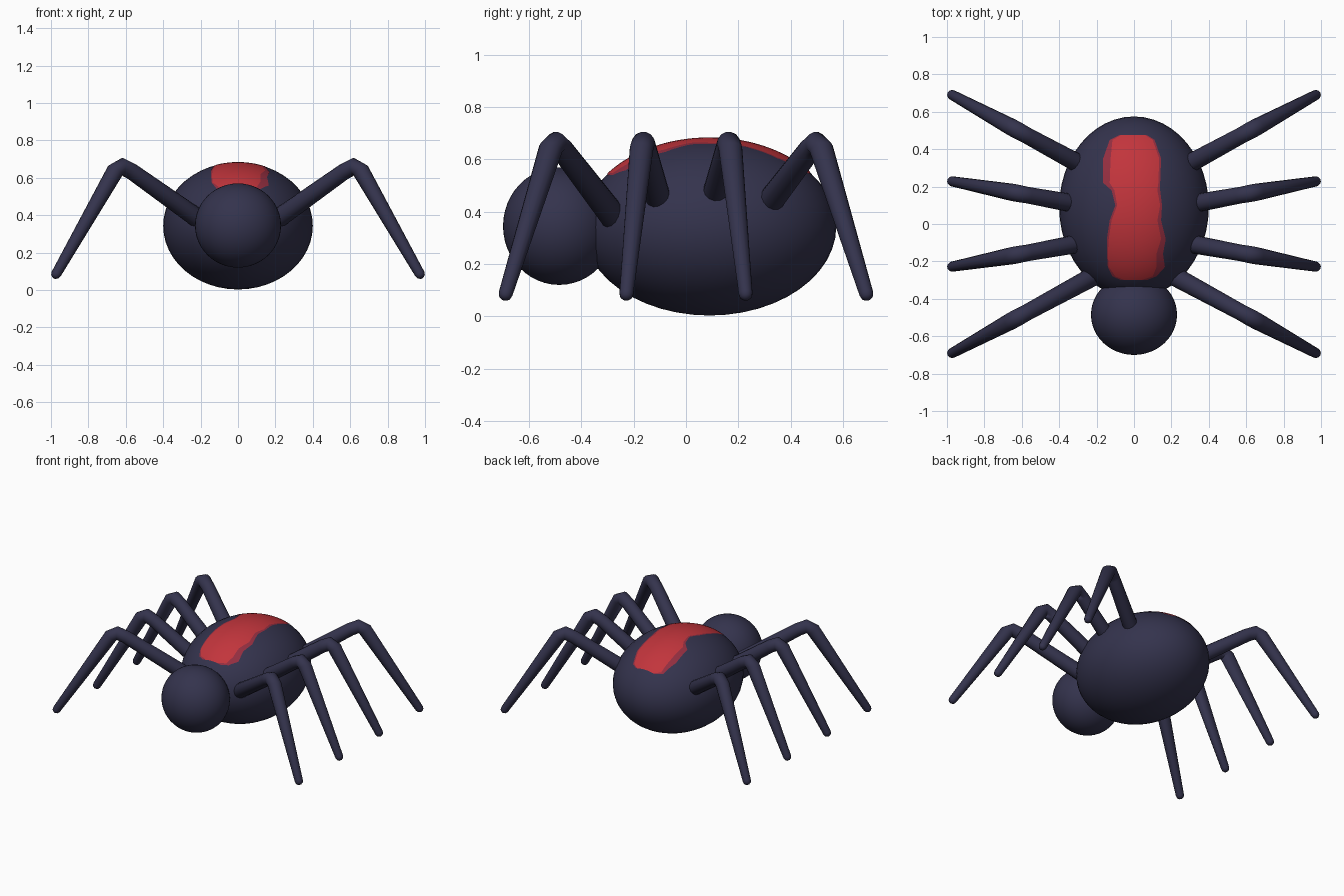
import bpy, bmesh, math
from mathutils import Vector, Matrix

cube = bpy.data.objects.get("Cube")
if cube:
    bpy.data.objects.remove(cube, do_unlink=True)


def material(name, rgb):
    m = bpy.data.materials.new(name)
    m.use_nodes = True
    colour = (*rgb, 1)
    m.diffuse_color = colour
    bsdf = m.node_tree.nodes["Principled BSDF"]
    bsdf.inputs["Base Color"].default_value = colour
    bsdf.inputs["Roughness"].default_value = 0.6
    return m


NAVY = material("dark_navy", (0.034, 0.033, 0.074))
RED = material("bright_red", (0.54, 0.035, 0.045))
DARK_RED = material("dark_red", (0.29, 0.027, 0.05))


def finish(bm, name, *mats):
    mesh = bpy.data.meshes.new(name)
    for face in bm.faces:
        face.smooth = True
    bm.to_mesh(mesh)
    bm.free()
    for m in mats:
        mesh.materials.append(m)
    obj = bpy.data.objects.new(name, mesh)
    bpy.context.collection.objects.link(obj)
    return obj


def ellipsoid(name, centre, radii):
    bm = bmesh.new()
    bmesh.ops.create_uvsphere(bm, u_segments=48, v_segments=24, radius=1)
    bm.transform(Matrix.Translation(centre) @ Matrix.Diagonal((*radii, 1)))
    return finish(bm, name, NAVY)


# Abdomen and head
BODY, BODY_R = Vector((0, 0.09, 0.343)), Vector((0.4, 0.485, 0.34))
ellipsoid("abdomen", BODY, BODY_R)
ellipsoid("head", Vector((0, -0.485, 0.345)), (0.23, 0.215, 0.225))

# Leg profile: distance out, height, radius
LEG = [(0.19, 0.365, 0.052), (0.57, 0.635, 0.044), (0.62, 0.66, 0.046),
       (0.655, 0.64, 0.046), (0.972, 0.086, 0.027)]


def leg(name, side, root_y, foot_y):
    start, end = LEG[0][0], LEG[-1][0]
    pts = [Vector((x * side, root_y + (foot_y - root_y) * (x - start) / (end - start), z))
           for x, z, _ in LEG]
    across = (pts[-1] - pts[0]).cross(Vector((0, 0, 1))).normalized()
    rings = []
    for i, p in enumerate(pts):
        tangent = (pts[min(i + 1, len(pts) - 1)] - pts[max(i - 1, 0)]).normalized()
        rings.append((p, tangent, LEG[i][2]))
    # Rounded caps at the hip and the foot
    p, t, r = rings[0]
    hip = [(p - t * r * math.sin(a), t, r * math.cos(a)) for a in (1.2, 0.6)]
    p, t, r = rings[-1]
    foot = [(p + t * r * math.sin(a), t, r * math.cos(a)) for a in (0.6, 1.2)]
    bm = bmesh.new()
    sides, loops = 14, []
    for p, t, r in hip + rings + foot:
        up = across.cross(t).normalized()
        angles = [math.tau * k / sides for k in range(sides)]
        loops.append([bm.verts.new(p + r * (across * math.cos(a) + up * math.sin(a)))
                      for a in angles])
    for a, b in zip(loops, loops[1:]):
        for k in range(sides):
            n = (k + 1) % sides
            bm.faces.new((a[k], a[n], b[n], b[k]))
    bm.faces.new(loops[0])
    bm.faces.new(loops[-1])
    bmesh.ops.recalc_face_normals(bm, faces=bm.faces)
    finish(bm, name, NAVY)


for side, side_name in ((1, "left"), (-1, "right")):
    for row, root_y, foot_y in (("front", -0.265, -0.69), ("front_middle", -0.085, -0.228),
                                ("rear_middle", 0.085, 0.228), ("rear", 0.265, 0.69)):
        leg(f"{row}_{side_name}_leg", side, root_y, foot_y)

# Back stripe outline: y, outer left, inner left, inner right, outer right
STRIPE = [(0.475, -.08, -.07, .06, .07), (0.45, -.13, -.115, .10, .11),
          (0.35, -.165, -.125, .135, .145), (0.22, -.165, -.13, .13, .14),
          (0.18, -.12, -.105, .125, .14), (0.10, -.10, -.09, .14, .15),
          (0.02, -.13, -.12, .125, .145), (-0.08, -.145, -.135, .145, .17),
          (-0.16, -.145, -.14, .12, .155), (-0.23, -.14, -.135, .12, .165),
          (-0.28, -.115, -.10, .10, .12), (-0.30, -.07, -.05, .04, .07)]


def on_back(x, y):
    # Lift a point onto a shell just above the abdomen
    r = BODY_R * 1.004
    h = 1 - (x / r.x) ** 2 - ((y - BODY.y) / r.y) ** 2
    return Vector((x, y, BODY.z + r.z * math.sqrt(max(h, 0))))


def back_stripe():
    bm = bmesh.new()
    rows, steps, core = [], 5, 10
    for a, b in zip(STRIPE, STRIPE[1:] + STRIPE[-1:]):
        for s in range(steps if a != b else 1):
            y, lo, li, ri, ro = (p + (q - p) * s / steps for p, q in zip(a, b))
            xs = [lo] + [li + (ri - li) * k / core for k in range(core + 1)] + [ro]
            rows.append([bm.verts.new(on_back(x, y)) for x in xs])
    for a, b in zip(rows, rows[1:]):
        for k in range(len(a) - 1):
            face = bm.faces.new((a[k], b[k], b[k + 1], a[k + 1]))
            face.material_index = int(k in (0, len(a) - 2))
    finish(bm, "back_stripe", RED, DARK_RED)


back_stripe()
